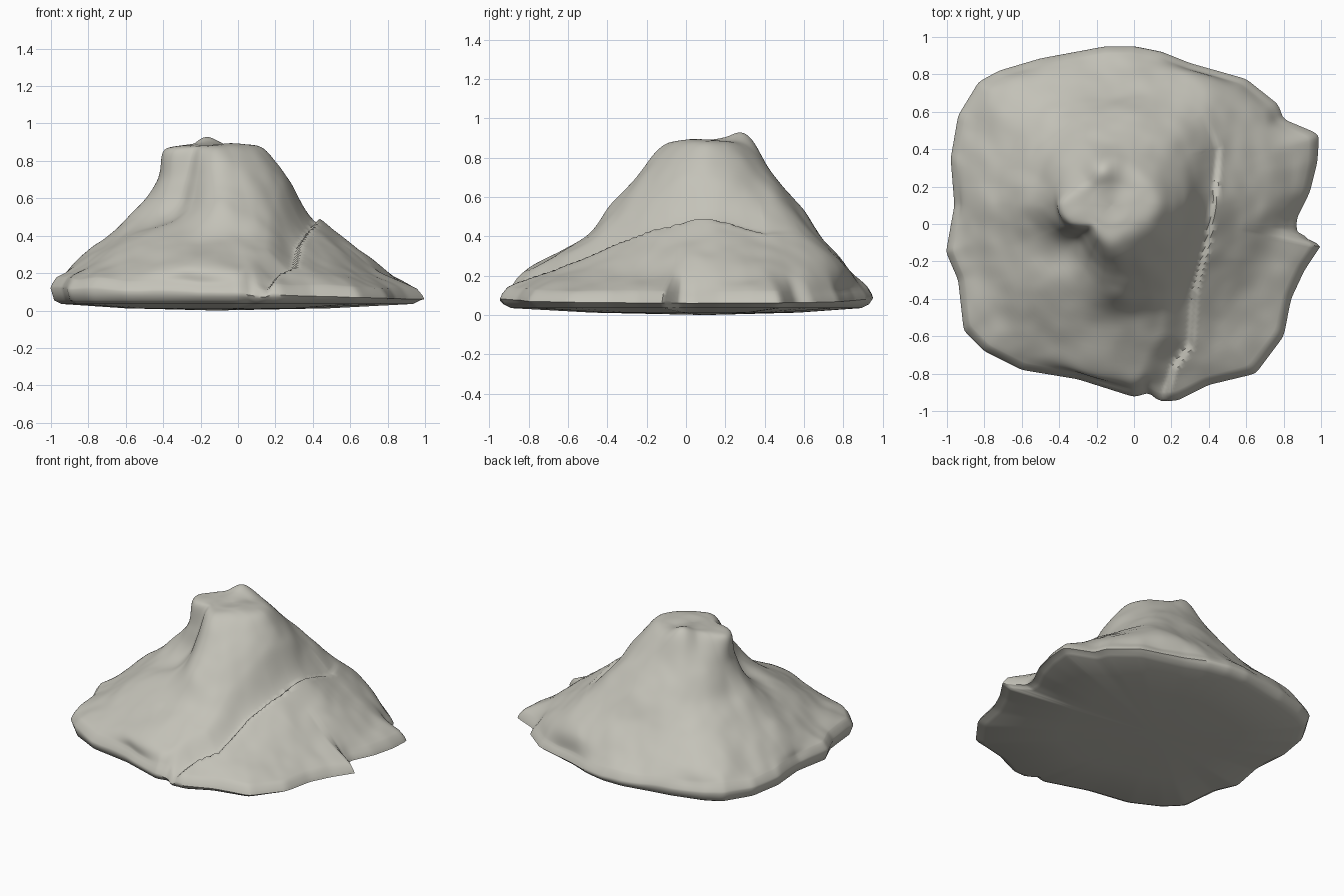
import bpy, bmesh, math
from mathutils import Vector, noise

if "Cube" in bpy.data.objects:
    bpy.data.objects.remove(bpy.data.objects["Cube"])

CX, CY = -0.12, 0.10          # centre of the summit
N = 480                       # vertices per ring
SUB = 10                      # rings between contour levels

# Foot outline seen from above, counter-clockwise
OUTLINE = [(1.01, -.10), (.96, -.10), (.87, -.05), (.87, .03), (.94, .17), (.98, .33), (.99, .48), (.80, .56),
           (.77, .64), (.60, .775), (.30, .86), (.15, .92), (0, .95), (-.15, .95), (-.5, .885), (-.72, .82),
           (-.83, .76), (-.94, .58), (-.98, .35), (-.96, .1), (-1.005, -.15), (-.94, -.3),
           (-.91, -.57), (-.8, -.68), (-.6, -.78), (-.3, -.83), (0, -.925), (.09, -.90),
           (.12, -.945), (.23, -.945), (.4, -.86), (.65, -.8), (.8, -.6), (.84, -.4), (.91, -.25)]

# Contour radii about the summit, one row per level, 16 directions from +x
LEVELS = {
    .86: [.26, .24, .23, .23, .24, .23, .20, .22, .27, .24, .17, .19, .22, .21, .22, .24],
    .70: [.39, .39, .39, .37, .35, .35, .34, .33, .31, .28, .22, .26, .34, .36, .37, .38],
    .52: [.51, .53, .57, .53, .50, .49, .47, .44, .44, .37, .31, .37, .48, .50, .49, .49],
    .38: [.69, .69, .73, .65, .58, .61, .64, .61, .60, .58, .60, .62, .62, .64, .62, .65],
    .24: [.87, .90, .88, .78, .71, .76, .85, .79, .77, .77, .85, .85, .90, .87, .84, .82],
}

# Crack running down the front right
CRACK = [(.36, .58), (.44, .40), (.42, .15), (.38, -.10), (.31, -.36), (.29, -.64),
         (.20, -.76), (.14, -.96)]


def catmull(p0, p1, p2, p3, t):
    return .5 * (2 * p1 + (p2 - p0) * t + (2 * p0 - 5 * p1 + 4 * p2 - p3) * t * t
                 + (3 * p1 - p0 - 3 * p2 + p3) * t ** 3)


def around(row, a):
    """Smooth periodic lookup of a contour row."""
    f = a / math.tau * len(row)
    i = int(f)
    return catmull(*(row[(i + k) % len(row)] for k in (-1, 0, 1, 2)), f - i)


def rim_radius(a):
    """Distance from the summit axis to the foot outline."""
    dx, dy, best = math.cos(a), math.sin(a), .3
    for (x1, y1), (x2, y2) in zip(OUTLINE, OUTLINE[1:] + OUTLINE[:1]):
        ex, ey, px, py = x2 - x1, y2 - y1, x1 - CX, y1 - CY
        det = dx * ey - dy * ex
        if abs(det) < 1e-9:
            continue
        r, s = (px * ey - py * ex) / det, (px * dy - py * dx) / det
        if r > 0 and -1e-6 <= s <= 1 + 1e-6:
            best = max(best, r)
    return best


def crack_drop(x, y):
    """Lower the ground left of the crack: steep on its right, gentle on its left."""
    best, side, along = 9, 1, 0
    v = Vector((x, y))
    for i, (p, q) in enumerate(zip(CRACK, CRACK[1:])):
        a, b = Vector(p), Vector(q)
        t = max(0, min(1, (v - a).dot(b - a) / (b - a).length_squared))
        d = (v - a.lerp(b, t)).length
        if d < best:
            e = b - a
            best, along = d, i + t
            side = e.x * (y - a.y) - e.y * (x - a.x)
    width = .03 if side > 0 else .15
    if best > width:
        return 0
    u = 1 - best / width
    return .05 * min(1, along / 2.5) * u * u * (3 - 2 * u)


# Build the rings from the summit outward and down to the underside
columns = []
for j in range(N):
    a = math.tau * j / N
    # light blur rounds the corners of the outline
    rim = sum(rim_radius(a + o) for o in (-.02, 0, 0, .02)) / 4
    rimz = .09 - .03 * math.cos(a)
    knots = [(0, .885), (.11, .888)] + [(around(row, a), z) for z, row in LEVELS.items()]
    knots += [(.965 * rim, rimz + .055), (.99 * rim, rimz + .022), (rim, rimz),
              (rim - .02, .055), (rim - .06, .035)]
    col = []
    for i in range(len(knots) - 1):
        p0, p1 = knots[max(i - 1, 0)], knots[i]
        p2, p3 = knots[i + 1], knots[min(i + 2, len(knots) - 1)]
        steps = SUB if i < 7 else 2
        for k in range(steps):
            t = k / steps
            if i < 7:
                r, z = (catmull(p0[m], p1[m], p2[m], p3[m], t) for m in (0, 1))
            else:
                r, z = (p1[m] + (p2[m] - p1[m]) * t for m in (0, 1))
            col.append((min(max(r, 0), rim), z))
    col += [knots[-1], (rim * .55, .012)]
    columns.append(col)

bm = bmesh.new()
rings = []
for i in range(1, len(columns[0])):
    ring = []
    for j in range(N):
        a = math.tau * j / N
        r, z = columns[j][i]
        x, y = CX + r * math.cos(a), CY + r * math.sin(a)
        if z > .05:
            n = noise.noise(Vector((x * 5, y * 5, z * 5))) + .3 * noise.noise(Vector((x, y, z)) * 10)
            fade = min(1, (z - .05) * 8)
            z += fade * (.016 * n - crack_drop(x, y))
            # summit crest and rocky bump on the front shelf
            z += .04 * math.exp(-((x + .17) ** 2 + (y - .29) ** 2) / .006)
            z += .03 * math.exp(-((x + .10) ** 2 + (y + .40) ** 2) / .012)
        ring.append(bm.verts.new((x, y, z)))
    rings.append(ring)
top = bm.verts.new((CX, CY, .885))
bottom = bm.verts.new((CX, CY, 0))
for j in range(N):
    k = (j + 1) % N
    bm.faces.new((top, rings[0][j], rings[0][k]))
    bm.faces.new((bottom, rings[-1][k], rings[-1][j]))
    for u, v in zip(rings, rings[1:]):
        bm.faces.new((u[j], v[j], v[k], u[k]))
bmesh.ops.recalc_face_normals(bm, faces=bm.faces)

mesh = bpy.data.meshes.new("rock_mound")
bm.to_mesh(mesh)
bm.free()
rock = bpy.data.objects.new("rock_mound", mesh)
bpy.context.collection.objects.link(rock)

# Single stone colour
stone = bpy.data.materials.new("pale grey stone")
stone.diffuse_color = (.55, .54, .48, 1)
stone.use_nodes = True
stone.node_tree.nodes["Principled BSDF"].inputs["Base Color"].default_value = stone.diffuse_color
mesh.materials.append(stone)

bpy.context.view_layer.objects.active = rock
rock.select_set(True)
bpy.ops.object.shade_smooth_by_angle(angle=math.radians(60))
